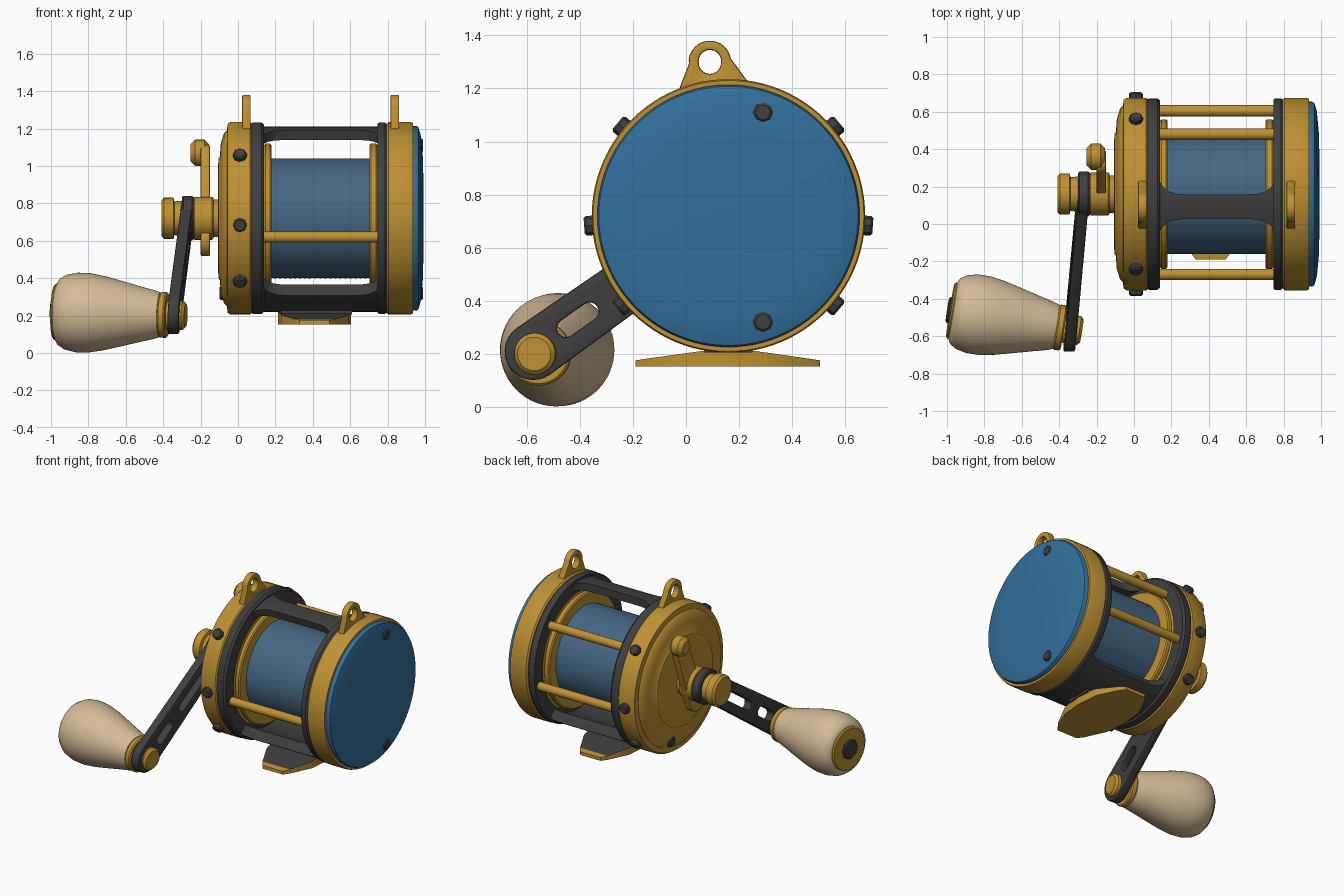
import bpy, bmesh, math
from mathutils import Vector, Matrix

if "Cube" in bpy.data.objects:
    bpy.data.objects.remove(bpy.data.objects["Cube"])

def material(name, rgb):
    m = bpy.data.materials.new(name)
    m.diffuse_color = (*rgb, 1)
    m.use_nodes = True
    m.node_tree.nodes["Principled BSDF"].inputs["Base Color"].default_value = m.diffuse_color
    return m

GOLD = material("gold", (0.52, 0.285, 0.035))
DARK = material("dark_grey", (0.05, 0.05, 0.052))
BLUE = material("blue_plate", (0.033, 0.16, 0.335))
LINE = material("blue_line", (0.06, 0.135, 0.225))
WOOD = material("pale_wood", (0.66, 0.5, 0.31))

CY, CZ = 0.16, 0.72          # reel axis runs along x through this point


def add(name, bm, mats):
    bmesh.ops.remove_doubles(bm, verts=bm.verts, dist=1e-5)
    bmesh.ops.recalc_face_normals(bm, faces=bm.faces)
    me = bpy.data.meshes.new(name)
    bm.to_mesh(me)
    bm.free()
    for m in mats:
        me.materials.append(m)
    ob = bpy.data.objects.new(name, me)
    bpy.context.collection.objects.link(ob)
    return ob


def lathe(name, profile, mat, origin=(0, CY, CZ), axis=(1, 0, 0), n=64, closed=False):
    """Spin (distance along axis, radius) points round an axis."""
    bm = bmesh.new()
    q = Vector(axis).to_track_quat('Z', 'Y')
    rings = []
    for t, r in profile:
        rings.append([bm.verts.new(Vector(origin) + q @ Vector(
            (r * math.cos(2 * math.pi * k / n), r * math.sin(2 * math.pi * k / n), t)))
            for k in range(n)])
    pairs = list(zip(rings, rings[1:])) + ([(rings[-1], rings[0])] if closed else [])
    for a, b in pairs:
        for k in range(n):
            bm.faces.new((a[k], a[(k + 1) % n], b[(k + 1) % n], b[k]))
    return add(name, bm, [mat])


def rod(name, t0, t1, r, mat, bevel=0.008, **kw):
    return lathe(name, [(t0, 0), (t0, r - bevel), (t0 + bevel, r),
                        (t1 - bevel, r), (t1, r - bevel), (t1, 0)], mat, **kw)


def capsule(p0, r0, p1, r1, n=14):
    """Outline of two joined round ends in the y-z plane."""
    th = math.atan2(p1[1] - p0[1], p1[0] - p0[0])
    pts = []
    for (cy, cz), r, start in ((p1, r1, th - math.pi / 2), (p0, r0, th + math.pi / 2)):
        for k in range(n + 1):
            a = start + math.pi * k / n
            pts.append((cy + r * math.cos(a), cz + r * math.sin(a)))
    return pts


def plate(name, loops, x0, x1, mat, bevel=0.008):
    """Flat plate facing x, cut from y-z outlines (later loops are holes)."""
    cu = bpy.data.curves.new(name, 'CURVE')
    cu.dimensions, cu.fill_mode = '2D', 'BOTH'
    cu.extrude, cu.bevel_depth, cu.bevel_resolution = (x1 - x0) / 2 - bevel, bevel, 1
    for pts in loops:
        s = cu.splines.new('POLY')
        s.points.add(len(pts) - 1)
        for p, (y, z) in zip(s.points, pts):
            p.co = (y, z, 0, 1)
        s.use_cyclic_u = True
    tmp = bpy.data.objects.new(name + "_curve", cu)
    bpy.context.collection.objects.link(tmp)
    bpy.context.view_layer.update()
    me = bpy.data.meshes.new_from_object(tmp.evaluated_get(bpy.context.evaluated_depsgraph_get()))
    bpy.data.objects.remove(tmp)
    me.transform(Matrix(((0, 0, 1, (x0 + x1) / 2), (1, 0, 0, 0), (0, 1, 0, 0), (0, 0, 0, 1))))
    bm = bmesh.new()
    bm.from_mesh(me)
    return add(name, bm, [mat])


def arc_bar(name, centre, half_mid, half_end, r0, r1, mat, x0=0.13, x1=0.76, nx=20, na=14):
    """Curved cross bar between the frame rings, flared at both ends."""
    bm = bmesh.new()
    secs = []
    for i in range(nx + 1):
        s = abs(2 * i / nx - 1)
        half = half_mid + (half_end - half_mid) * s ** 8
        ang = [centre - half + 2 * half * k / na for k in range(na + 1)]
        ring = [(a, r1) for a in ang] + [(a, r0) for a in reversed(ang)]
        secs.append([bm.verts.new((x0 + (x1 - x0) * i / nx, CY + r * math.cos(a), CZ + r * math.sin(a)))
                     for a, r in ring])
    n = len(secs[0])
    for a, b in zip(secs, secs[1:]):
        for k in range(n):
            bm.faces.new((a[k], a[(k + 1) % n], b[(k + 1) % n], b[k]))
    bm.faces.new(secs[0])
    bm.faces.new(secs[-1])
    return add(name, bm, [mat])


# side plates and blue cover
lathe("left_side_plate", [(0.075, 0), (0.075, 0.505), (0.065, 0.515), (-0.04, 0.515), (-0.055, 0.505),
      (-0.06, 0.47), (-0.075, 0.455), (-0.092, 0.4), (-0.097, 0.33), (-0.105, 0.32), (-0.108, 0.2),
      (-0.108, 0)], GOLD, n=96)
lathe("right_side_plate", [(0.795, 0), (0.795, 0.505), (0.805, 0.515), (0.92, 0.515), (0.935, 0.51),
      (0.935, 0.485), (0.92, 0.485), (0.92, 0)], GOLD, n=96)
lathe("blue_cover", [(0.92, 0.494), (0.952, 0.494), (0.964, 0.488), (0.978, 0.44), (0.988, 0.33),
      (0.993, 0.15), (0.993, 0)], BLUE, n=96)

# frame rings and cross bars
for side, a, b in (("left", 0.07, 0.14), ("right", 0.745, 0.80)):
    lathe(side + "_frame_ring", [(a, 0.41), (a, 0.505), (a + 0.01, 0.512), (b - 0.015, 0.512),
          (b, 0.5), (b, 0.41)], DARK, n=96, closed=True)
arc_bar("top_cross_bar", math.pi / 2 + 0.14, 0.135, 0.30, 0.435, 0.49, DARK)
arc_bar("bottom_cross_bar", -math.pi / 2, 0.6, 0.74, 0.43, 0.5, DARK)
for i, (y, z) in enumerate(((-0.27, 0.62), (0.48, 1.01), (0.605, 0.62))):
    rod(f"frame_rod_{i}", 0.1, 0.78, 0.03, GOLD, origin=(0, y, z), n=20)

# spool with wound line
for side, a, b in (("left", 0.14, 0.178), ("right", 0.702, 0.745)):
    rod(side + "_spool_flange", a, b, 0.4, GOLD, n=80)
lathe("wound_line", [(0.17 + 0.54 * k / 40, 0.321 - 0.0012 * (k % 2)) for k in range(41)], LINE)

# harness lugs with holes
for side, a, b in (("left", 0.022, 0.068), ("right", 0.815, 0.862)):
    plate(side + "_harness_lug", [capsule((0.11, 1.15), 0.155, (0.09, 1.3), 0.072),
          capsule((0.09, 1.297), 0.05, (0.09, 1.303), 0.05)], a, b, GOLD)

# bolts round the left rim and on both faces
for i, deg in enumerate((-4, 40, 140, 184, 220, -40)):
    a = math.radians(deg)
    rod(f"rim_bolt_{i}", 0.49, 0.545, 0.037, DARK, origin=(0.01, CY, CZ),
        axis=(0, math.cos(a), math.sin(a)), n=8)
for i, z in enumerate((1.11, 0.32)):
    rod(f"cover_bolt_{i}", 0.94, 0.99, 0.037, DARK, origin=(0, 0.29, z), n=8)
rod("left_face_bolt", -0.1, -0.05, 0.037, DARK, origin=(0, 0.29, 0.32), n=8)

# drag lever and crank hub
rod("lever_neck", -0.15, -0.1, 0.1, GOLD)
rod("lever_hub", -0.24, -0.13, 0.115, GOLD)
plate("drag_lever", [capsule((0.15, 0.6), 0.075, (0.33, 1.05), 0.055)], -0.2, -0.15, GOLD)
rod("lever_knob", -0.255, -0.155, 0.07, GOLD, bevel=0.025, origin=(0, 0.36, 1.07), n=32)
rod("crank_hub", -0.3, -0.237, 0.12, DARK)
lathe("crank_nut", [(-0.29, 0), (-0.29, 0.095), (-0.34, 0.09), (-0.345, 0.11), (-0.395, 0.11),
      (-0.41, 0.095), (-0.41, 0)], GOLD, n=32)

# crank arm, leaning outwards towards the grip
hub, end = Vector((CY, CZ + 0.01)), Vector((-0.575, 0.21))
along = (hub - end).normalized()
slot = lambda u0, u1, r: capsule(end + along * u0, r, end + along * u1, r, 8)
arm = plate("crank_arm", [capsule(hub, 0.085, end, 0.1), slot(0.15, 0.26, 0.042),
            slot(0.42, 0.66, 0.04)], -0.03, 0.03, DARK)
for v in arm.data.vertices:
    v.co.x += -0.272 - 0.068 * (hub - Vector((v.co.y, v.co.z))).dot(along) / (hub - end).length

# grip: tapered wooden knob on a slightly tilted axis
p0 = Vector((-0.99, -0.46, 0.22))
grip = dict(origin=p0, axis=Vector((-0.28, -0.572, 0.2)) - p0)
lathe("grip", [(0.02, 0), (0.02, 0.15), (0.035, 0.178), (0.07, 0.2), (0.13, 0.213), (0.2, 0.212),
      (0.28, 0.198), (0.38, 0.173), (0.48, 0.147), (0.55, 0.13), (0.58, 0.12), (0.59, 0)], WOOD, **grip)
rod("grip_end_cap", 0.008, 0.04, 0.152, GOLD, **grip)
rod("grip_end_bolt", -0.008, 0.03, 0.07, DARK, n=8, **grip)
rod("grip_collar", 0.58, 0.622, 0.122, GOLD, **grip)
rod("grip_pin", 0.6, 0.72, 0.078, GOLD, bevel=0.015, **grip)

# foot: tapered sole with gold tips, dark on top, rising to the bottom bar
bm = bmesh.new()
sections = [(-0.19, 0.08, 0.176), (-0.15, 0.11, 0.182), (0.0, 0.18, 0.203), (0.16, 0.195, 0.224),
            (0.32, 0.18, 0.203), (0.465, 0.11, 0.182), (0.505, 0.08, 0.176)]
secs = [[bm.verts.new((0.41 + sx * w, y, z)) for sx, z in ((-1, 0.153), (1, 0.153), (1, top), (-1, top))]
        for y, w, top in sections]
for a, b in zip(secs, secs[1:]):
    for k in range(4):
        bm.faces.new((a[k], a[(k + 1) % 4], b[(k + 1) % 4], b[k]))
bm.faces.new(secs[0])
bm.faces.new(secs[-1])
foot = add("foot", bm, [GOLD, DARK])
for p in foot.data.polygons:
    p.material_index = 1 if p.normal.z > 0.7 and abs(p.center.y - CY) < 0.3 else 0
bm = bmesh.new()
bmesh.ops.create_cube(bm, size=1, matrix=Matrix.Translation((0.42, CY, 0.23)) @ Matrix.Diagonal((0.38, 0.18, 0.05, 1)))
add("foot_pedestal", bm, [DARK])

# smooth shading with sharp edges kept
for ob in bpy.context.collection.objects:
    ob.select_set(True)
    bpy.context.view_layer.objects.active = ob
bpy.ops.object.shade_smooth_by_angle(angle=math.radians(35))
